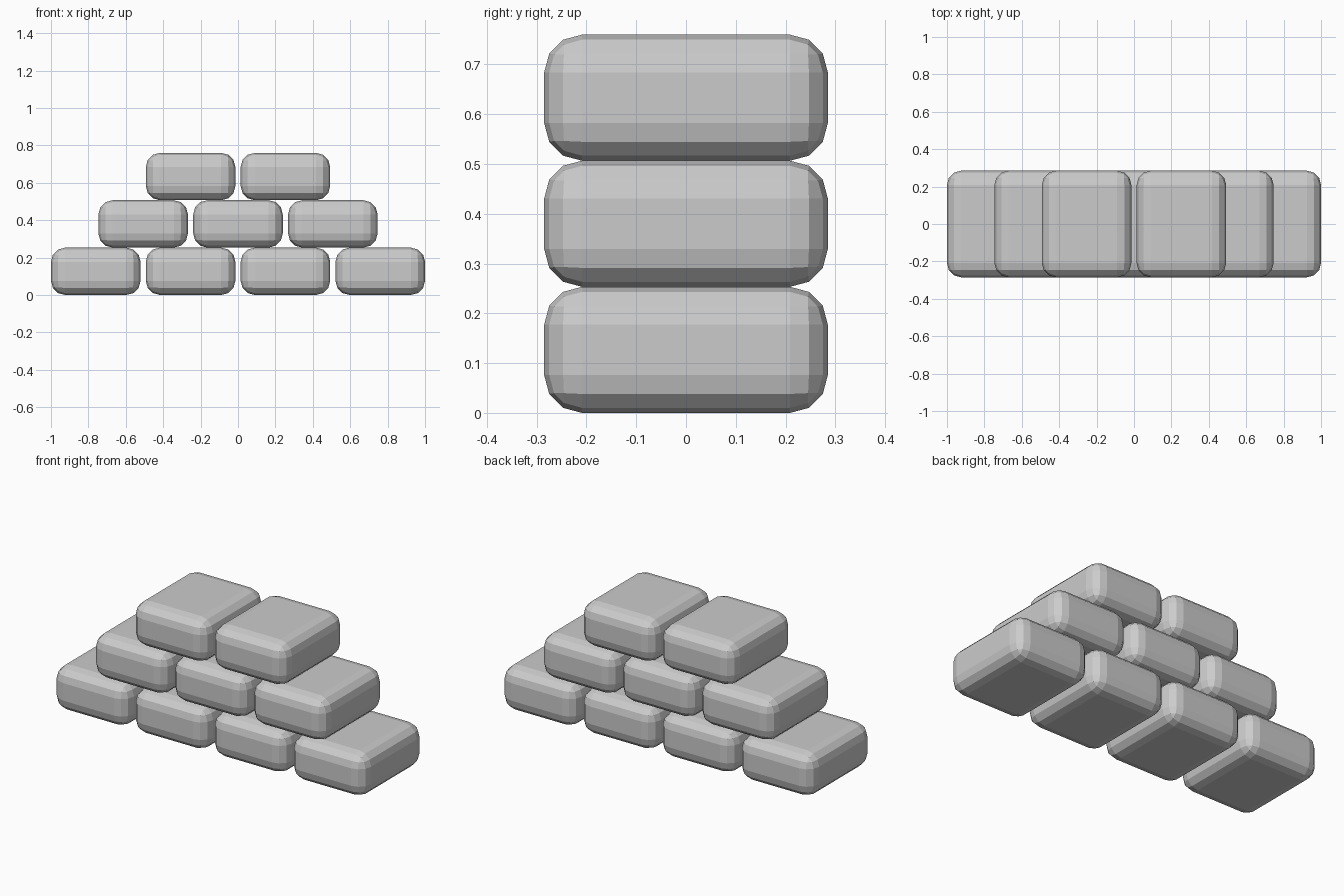
import bpy, bmesh

if "Cube" in bpy.data.objects:
    bpy.data.objects.remove(bpy.data.objects["Cube"])

WIDTH, DEPTH, HEIGHT = 0.479, 0.57, 0.2533
PITCH = (2.0 - WIDTH) / 3
BEVEL = 0.076


def add_brick(name, x, z):
    """Box with rounded three-segment edges, resting at height z."""
    bm = bmesh.new()
    bmesh.ops.create_cube(bm, size=1.0)
    bmesh.ops.scale(bm, vec=(WIDTH, DEPTH, HEIGHT), verts=bm.verts)
    bmesh.ops.bevel(bm, geom=bm.edges[:], offset=BEVEL, segments=3,
                    profile=0.5, affect='EDGES', clamp_overlap=True)
    mesh = bpy.data.meshes.new(name)
    bm.to_mesh(mesh)
    bm.free()
    brick = bpy.data.objects.new(name, mesh)
    brick.location = (x, 0, z + HEIGHT / 2)
    bpy.context.collection.objects.link(brick)


# Stacked rows of four, three and two bricks, each offset by half a brick
for row, count in enumerate((4, 3, 2)):
    for i in range(count):
        add_brick(f"brick_row{row + 1}_{i + 1}",
                  (i - (count - 1) / 2) * PITCH, row * HEIGHT)
